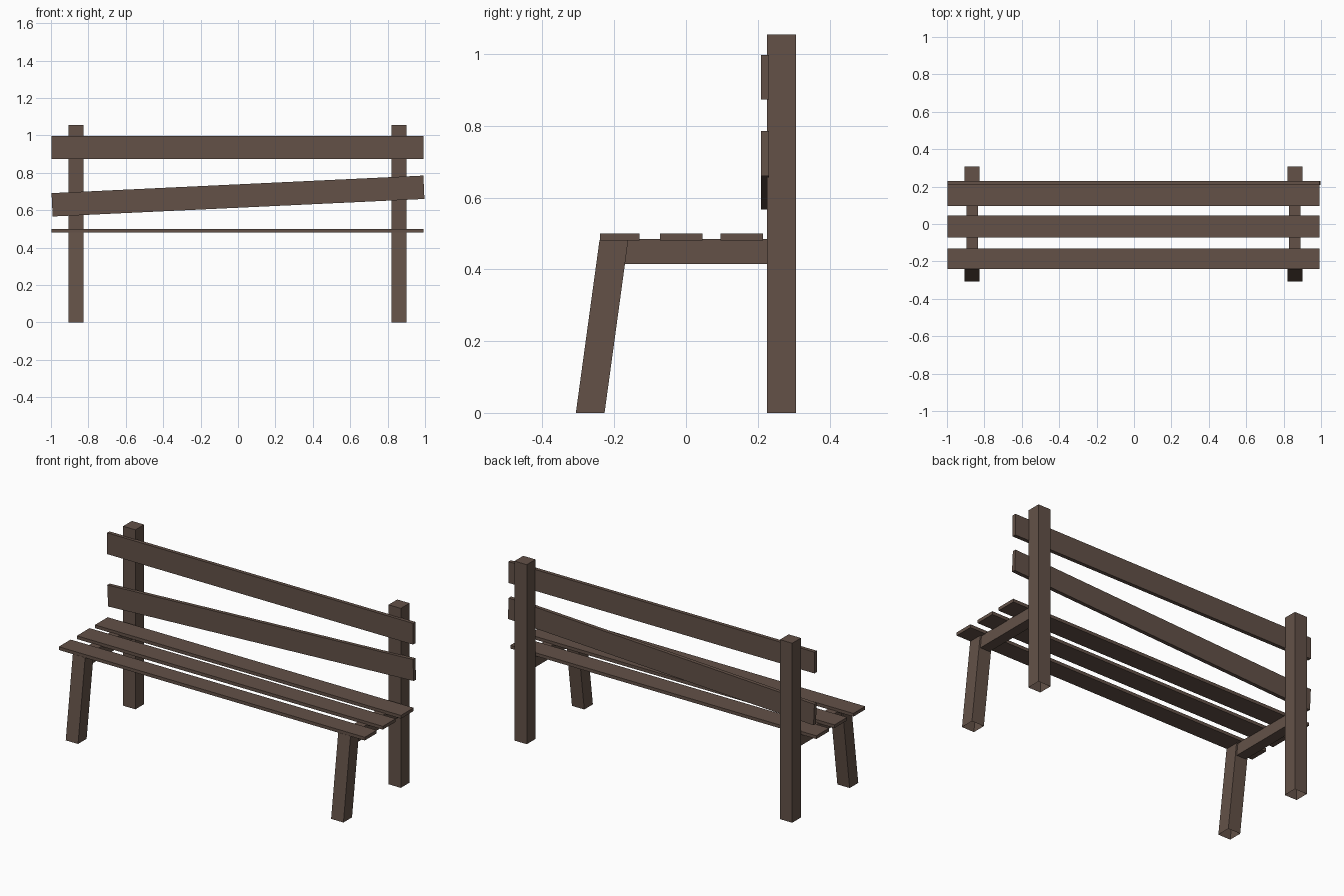
import bpy, bmesh, math
from mathutils import Matrix

if "Cube" in bpy.data.objects:
    bpy.data.objects.remove(bpy.data.objects["Cube"])

wood = bpy.data.materials.new("brown wood")
wood.diffuse_color = (0.125, 0.083, 0.064, 1)
wood.use_nodes = True
wood.node_tree.nodes["Principled BSDF"].inputs["Base Color"].default_value = wood.diffuse_color

CX = -0.0025  # frame sits very slightly left of centre


def box(name, x, y, z, tilt=0.0, shear=0.0, open_bottom=False):
    """Box from (min, max) ranges; tilt turns it about y, shear slides the top in y."""
    c = [(r[0] + r[1]) / 2 for r in (x, y, z)]
    s = [r[1] - r[0] for r in (x, y, z)]
    bm = bmesh.new()
    bmesh.ops.create_cube(bm, size=1, matrix=Matrix.Diagonal((*s, 1)))
    for v in bm.verts:
        if v.co.z > 0:
            v.co.y += shear
    if open_bottom:
        bm.normal_update()
        low = [f for f in bm.faces if f.normal.z < -0.9]
        bmesh.ops.delete(bm, geom=low, context='FACES_ONLY')
    bm.transform(Matrix.Rotation(tilt, 4, 'Y'))
    mesh = bpy.data.meshes.new(name)
    bm.to_mesh(mesh)
    bm.free()
    mesh.materials.append(wood)
    ob = bpy.data.objects.new(name, mesh)
    ob.location = c
    bpy.context.collection.objects.link(ob)
    return ob


# End frames: back post, slanted front leg and seat rail on each side
for side, label in ((-1, "left"), (1, "right")):
    x = CX + side * 0.863
    post = (x - 0.04, x + 0.04)
    box("back_post_" + label, post, (0.226, 0.307), (0, 1.055), open_bottom=True)
    box("front_leg_" + label, post, (-0.307, -0.227), (0, 0.482),
        shear=0.066, open_bottom=True)
    box("seat_rail_" + label, (x - 0.031, x + 0.031), (-0.19, 0.24), (0.415, 0.484))

# Seat slats
span = (CX - 0.995, CX + 0.995)
for i, y in enumerate(((-0.24, -0.13), (-0.072, 0.046), (0.096, 0.214))):
    box(f"seat_slat_{i + 1}", span, y, (0.481, 0.5))

# Backrest slats, the lower one hanging crooked
box("top_back_slat", span, (0.209, 0.231), (0.873, 0.998))
box("crooked_back_slat", (-0.995, 0.995), (0.209, 0.231), (0.6135, 0.7385),
    tilt=-math.radians(2.7))
